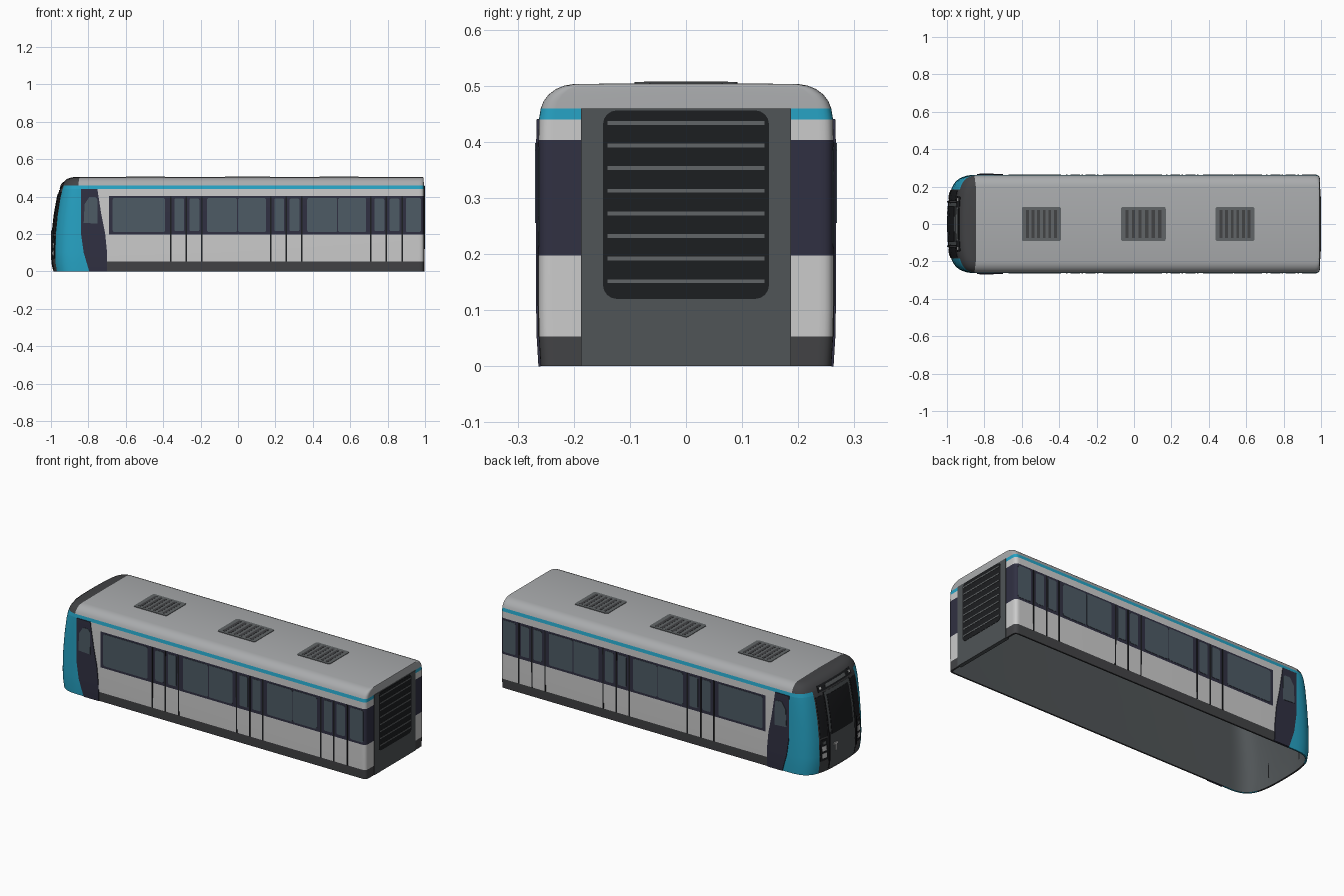
import bpy, bmesh, math
from mathutils import Vector
from mathutils.geometry import interpolate_bezier

if "Cube" in bpy.data.objects:
    bpy.data.objects.remove(bpy.data.objects["Cube"])

MATS = {}
COL = dict(blue=(.02, .37, .56), navy=(.03, .03, .055), glass=(.075, .105, .13), light=(.62, .62, .64),
           roof=(.4, .41, .42), dark=(.055, .056, .06), panel=(.08, .09, .095), black=(.012, .013, .015),
           white=(.8, .8, .8), slat=(.12, .13, .135))


def mat(key):
    if key not in MATS:
        MATS[key] = bpy.data.materials.new(key)
        MATS[key].diffuse_color = (*COL[key], 1)
    return MATS[key]


def interp(t, table, col=1):
    if t <= table[0][0]:
        return table[0][col]
    for a, b in zip(table, table[1:]):
        if t <= b[0]:
            return a[col] + (b[col] - a[col]) * (t - a[0]) / (b[0] - a[0])
    return table[-1][col]


# plan outline of one half: nose centre -> side -> rear centre, as (u, x, y); u equals x on the side
def bez(*p):
    return interpolate_bezier(*[Vector((a, b, 0)) for a, b in p], 20)


OUT, u = [], -.84
nose = bez((-.84, .262), (-.97, .262), (-.997, .2), (-.997, 0))
for i, p in enumerate(nose):
    u -= (p - nose[i - 1]).length if i else 0
    OUT.insert(0, (u, p.x, p.y))
rear, u = bez((.965, .262), (.985, .262), (.994, .256), (.994, .235))[::3] + [Vector((.994, .235, 0)), Vector((.994, 0, 0))], .965
for i, p in enumerate(rear):
    u += (p - rear[i - 1]).length if i else 0
    if i == 0 or u > OUT[-1][0] + 1e-5:
        OUT.append((u, p.x, p.y))
U0, U1 = OUT[0][0], OUT[-1][0]
FRONT = sorted((p[2], p[0]) for p in OUT if p[1] <= -.84)

# section rows as (v, z, half width, nose lean)
ROWS = [(0, 0, .259, .01), (.05, .05, .262, .001), (.1, .1, .263, 0), (.2, .2, .263, .004), (.3, .3, .263, .015),
        (.4, .4, .263, .033), (.44, .44, .262, .045), (.46, .459, .259, .053), (.475, .472, .254, .06),
        (.49, .484, .245, .07), (.505, .494, .232, .082), (.52, .5, .217, .097), (.54, .503, .2, .112),
        (.74, .505, 0, .125)]


def P(u, v):
    x, y = interp(u, OUT, 1), interp(u, OUT, 2)
    x += interp(v, ROWS, 3) * max(0, (-.84 - x) / .157) - max(0, v - .46) * .04 * max(0, (x - .965) / .03)
    return Vector((x, -y * interp(v, ROWS, 2) / .262, interp(v, ROWS, 1)))


def S(u, v, off=0):
    if off == 0:
        return P(u, v)
    n = (P(u + .004, v) - P(u - .004, v)).cross(P(u, v + .004) - P(u, v - .004))
    q = P(u, v) + n.normalized() * off
    if u <= U0 + 1e-5 or u >= U1 - 1e-5:
        q.y = 0
    return q


def finish(name, bm, key, thick=0, mirror=True):
    me = bpy.data.meshes.new(name)
    bm.to_mesh(me)
    bm.free()
    ob = bpy.data.objects.new(name, me)
    bpy.context.collection.objects.link(ob)
    me.materials.append(mat(key))
    if mirror:
        ob.modifiers.new("mirror", 'MIRROR').use_axis = (False, True, False)
    if thick:
        m = ob.modifiers.new("thickness", 'SOLIDIFY')
        m.thickness, m.offset = thick, -1
    return ob


# panel following the body skin; ua / ub may be tables of (v, u) for slanted edges
def patch(name, ua, ub, va, vb, key, off=0, thick=.004, flip=False):
    A = ua if isinstance(ua, list) else [(0, ua)]
    B = ub if isinstance(ub, list) else [(0, ub)]
    lo, hi = max(a[1] for a in A), min(b[1] for b in B)
    mid = [p[0] for p in OUT if lo + 1e-4 < p[0] < hi - 1e-4]
    vs = [va] + [r[0] for r in ROWS if va + 1e-4 < r[0] < vb - 1e-4] + [vb]
    bm = bmesh.new()
    g = [[bm.verts.new(S(u, v, off)) for u in [interp(v, A)] + mid + [interp(v, B)]] for v in vs]
    for r, s in zip(g, g[1:]):
        for i in range(len(r) - 1):
            f = bm.faces.new((r[i], r[i + 1], s[i + 1], s[i]))
            if flip:
                f.normal_flip()
    bmesh.ops.remove_doubles(bm, verts=bm.verts, dist=1e-5)
    return finish(name, bm, key, thick)


def rrect(a, b, c, d, r=.01):
    out = []
    for k, (x, y) in enumerate([(b - r, d - r), (a + r, d - r), (a + r, c + r), (b - r, c + r)]):
        for j in range(5):
            t = math.pi / 2 * (k + j / 4)
            out.append((x + r * math.cos(t), y + r * math.sin(t)))
    return out


# flat cut-out shapes laid on the body skin
def decals(name, polys, key, off):
    bm = bmesh.new()
    for poly in polys:
        bm.faces.new([bm.verts.new(S(u, v, off)) for u, v in poly])
    return finish(name, bm, key, .003)


def boxes(name, items, key):
    bm = bmesh.new()
    for x0, x1, y0, y1, z0, z1 in items:
        vs = bmesh.ops.create_cube(bm, size=1)['verts']
        for v in vs:
            v.co = ((x0 + x1) / 2 + v.co.x * (x1 - x0), (y0 + y1) / 2 + v.co.y * (y1 - y0),
                    (z0 + z1) / 2 + v.co.z * (z1 - z0))
    return finish(name, bm, key, mirror=False)


def fy(y):
    return interp(y, FRONT)


# body shell bands
MASK = fy(.185)
CAB_L = [(0, -.795), (.1, -.825), (.2, -.839), (.44, -.839)]
CAB_R = [(0, -.7), (.1, -.7), (.2, -.71), (.3, -.73), (.44, -.752)]
patch("nose_mask", U0, MASK, 0, .46, 'dark', 0, .008)
patch("cab_corner", MASK, CAB_L, 0, .44, 'blue', 0, .008)
patch("cab_door", CAB_L, CAB_R, 0, .44, 'navy', .004, .012)
patch("skirt", CAB_R, U1 - .17, 0, .053, 'dark', 0, .008)
patch("lower_side", CAB_R, U1 - .17, .053, .197, 'light', 0, .008)
patch("side_filler", CAB_R, -.69, .197, .403, 'light', 0, .008)
patch("window_band", -.69, U1 - .17, .197, .403, 'navy', 0, .008)
patch("upper_side", CAB_R, U1 - .17, .403, .44, 'light', 0, .008)
patch("cant_rail_stripe", MASK, U1 - .17, .44, .46, 'blue', 0, .008)
patch("roof_hood", U0, -.86, .46, .74, 'dark', 0, 0)
patch("roof", -.86, U1, .46, .74, 'roof', 0, 0)
patch("inner_lining", U0, U1, 0, .74, 'panel', -.01, 0, True)

# side glazing and doors
doors = [-.36, .175, .71]
panes = [rrect(a, b, .21, .393) for a, b in [(-.67, -.39), (-.165, -.005), (.0, .15), (.37, .53), (.535, .685), (.897, .978)]]
seams = []
for d in doors:
    panes += [rrect(d + a, d + a + .052, .215, .39, .008) for a in (.02, .101)]
    seams += [[(d + a - .004, .053), (d + a + .004, .053), (d + a + .004, .4), (d + a - .004, .4)] for a in (0, .083, .167)]
decals("passenger_windows", panes, 'glass', .0015)
decals("door_seams", seams, 'black', .002)
decals("cab_side_window", [[(-.825, .26), (-.75, .255), (-.752, .385), (-.762, .398), (-.795, .398), (-.82, .36)]], 'glass', .006)

# nose face: end door, windscreens, sign, lamps
patch("nose_end_door", U0, fy(.112), .012, .435, 'panel', .002)
patch("nose_door_seam", fy(.112), fy(.118), .012, .435, 'black', .003)
patch("end_door_window", U0, fy(.095), .2, .415, 'black', .004)
patch("side_windscreen", fy(.122), fy(.178), .2, .425, 'black', .002)
patch("sign_housing", U0, fy(.15), .443, .48, 'black', .003)
patch("sign_display", U0, fy(.09), .453, .47, 'slat', .005)
patch("marker_lamp", fy(.125), fy(.14), .455, .468, 'white', .005)
patch("headlight_housing", fy(.13), fy(.18), .07, .19, 'black', .003)
for i, z in enumerate((.085, .125)):
    patch(f"headlight_{i}", fy(.14), fy(.17), z, z + .027, 'white', .005)
patch("tail_lamp", fy(.145), fy(.165), .163, .178, 'slat', .005)
boxes("door_handle", [(-1, -.99, .05, .085, .135, .145), (-1, -.99, .06, .068, .1, .14)], 'white')
boxes("grab_rail", [(-.999, -.98, s * .12 - .004, s * .12 + .004, .06, .22) for s in (-1, 1)], 'black')

# rear gangway panel with grille
boxes("rear_panel", [(.975, .997, -.187, .187, 0, .459)], 'panel')
bm = bmesh.new()
bm.faces.new([bm.verts.new((.9985, y, z)) for y, z in rrect(-.148, .148, .12, .456, .025)])
finish("rear_grille", bm, 'black', .003, False)
boxes("rear_grille_slats", [(.995, 1.0, -.14, .14, .148 + i * .0403, .155 + i * .0403) for i in range(8)], 'slat')

# roof vents with slots
vents = [(-.6, -.39), (-.07, .17), (.435, .645)]
plates, slots = bmesh.new(), []
for a, b in vents:
    plates.faces.new([plates.verts.new((x, y, .507)) for x, y in rrect(a, b, -.092, .092, .012)])
    step = (b - a - .03) / 6
    slots += [(a + .015 + step * (i + .25), a + .015 + step * (i + .75), -.075, .075, .504, .5078) for i in range(6)]
finish("roof_vents", plates, 'slat', .006, False)
boxes("roof_vent_slots", slots, 'dark')

# apply modifiers and shade
obs = list(bpy.context.scene.objects)
for o in obs:
    o.select_set(True)
bpy.context.view_layer.objects.active = obs[0]
bpy.ops.object.convert(target='MESH')
bpy.ops.object.shade_smooth_by_angle(angle=math.radians(30))

for m in bpy.data.materials:
    if m.users and not m.is_grease_pencil:
        m.use_nodes = True
        m.node_tree.nodes["Principled BSDF"].inputs["Base Color"].default_value = m.diffuse_color
